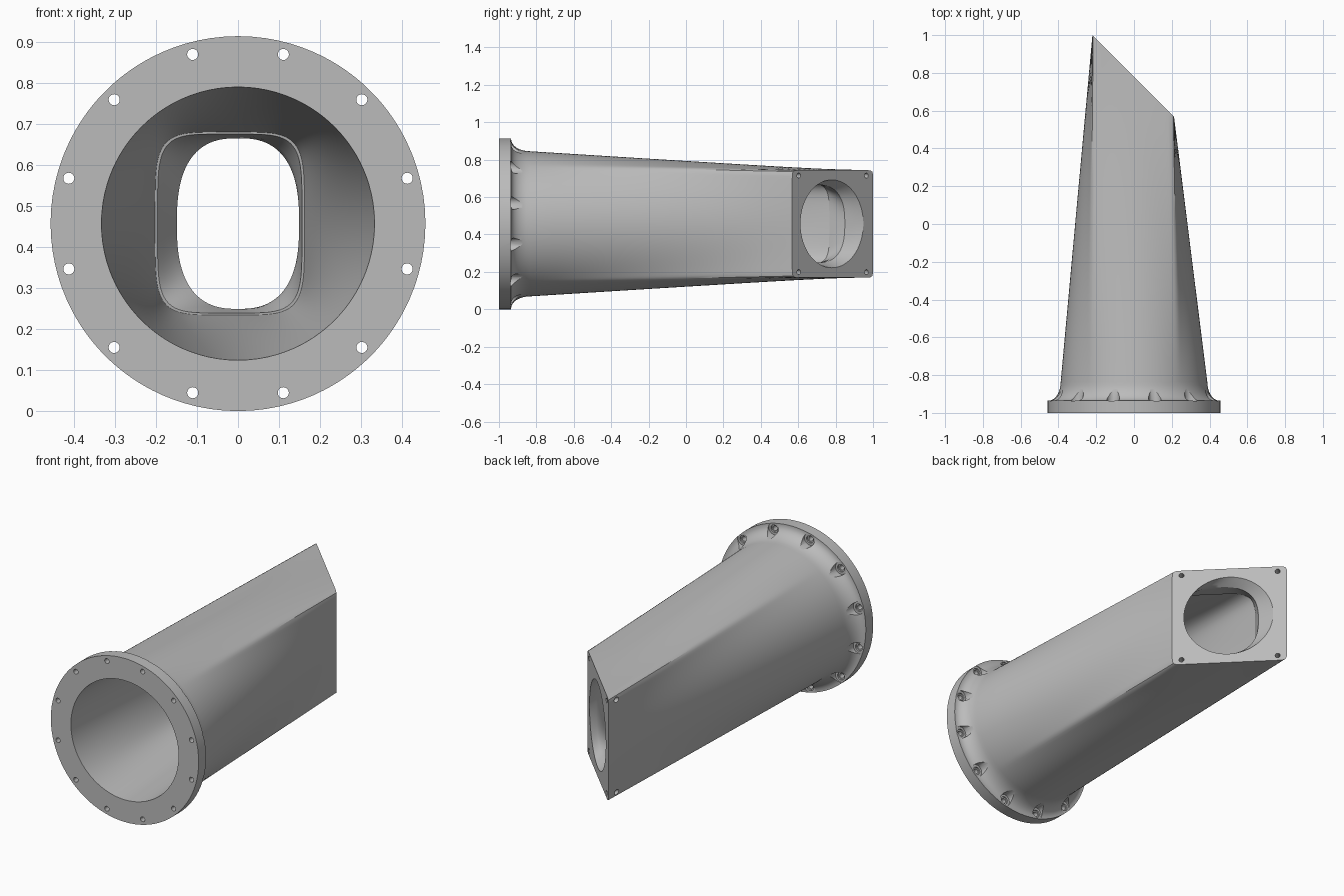
import bpy, bmesh
from math import sin, cos, pi, sqrt
from mathutils import Vector, Matrix

cube = bpy.data.objects.get("Cube")
if cube:
    bpy.data.objects.remove(cube, do_unlink=True)

MID = 0.457          # height of the duct axis
N = 160              # points around each section
SLANT = 0.78         # end face lies on x + y = SLANT

mat = bpy.data.materials.new("light grey metal")
mat.use_nodes = True
GREY = (0.5, 0.5, 0.5, 1)
mat.diffuse_color = GREY
mat.node_tree.nodes["Principled BSDF"].inputs["Base Color"].default_value = GREY

# Angles bunched around the corners of the rounded rectangles
steps = [2 * pi * i / N for i in range(N)]
angles = [t + 0.22 * sin(4 * t) for t in steps]


def circle(y, r):
    return [Vector((r * cos(a), y, MID + r * sin(a))) for a in angles]


def slanted(level, cx, half_x, half_z, power):
    """Rounded section on the plane x + y = level."""
    ring = []
    for a in angles:
        c, s = cos(a), sin(a)
        r = (abs(c / half_x) ** power + abs(s / half_z) ** power) ** (-1 / power)
        x = cx + r * c
        ring.append(Vector((x, level - x, MID + r * s)))
    return ring


def loft(a, b, count):
    """Sections strictly between a and b."""
    return [[p.lerp(q, k / count) for p, q in zip(a, b)] for k in range(1, count)]


def make_object(name, bm):
    bmesh.ops.recalc_face_normals(bm, faces=bm.faces)
    mesh = bpy.data.meshes.new(name)
    bm.to_mesh(mesh)
    bm.free()
    mesh.materials.append(mat)
    obj = bpy.data.objects.new(name, mesh)
    bpy.context.collection.objects.link(obj)
    return obj


# Key sections of the duct
mouth = circle(-1, 0.333)
neck = circle(-0.835, 0.388)
end_outer = slanted(SLANT, -0.004, 0.216, 0.287, 30)
end_bore = slanted(SLANT, 0, 0.168, 0.235, 2)
throat = slanted(0.70, 0, 0.149, 0.208, 2.6)
lip = slanted(0.57, -0.02, 0.176, 0.218, 5)
rim = slanted(0.57, -0.02, 0.182, 0.223, 5)

# Flange, fillet, outside skin, end face and inside skin as one closed shell
rings = [mouth, circle(-1, 0.457), circle(-0.935, 0.457)]
for k in range(8):
    a = pi / 2 * k / 8
    rings.append(circle(-0.835 - 0.1 * cos(a), 0.452 - 0.064 * sin(a)))
rings += [neck] + loft(neck, end_outer, 10) + [end_outer, end_bore]
rings += loft(end_bore, throat, 3) + [throat] + loft(throat, lip, 4)
rings += [lip, rim] + loft(rim, mouth, 10)

bm = bmesh.new()
verts = [[bm.verts.new(p) for p in ring] for ring in rings]
for i, ring in enumerate(verts):
    following = verts[(i + 1) % len(verts)]
    for j in range(N):
        k = (j + 1) % N
        bm.faces.new((ring[j], ring[k], following[k], following[j]))
duct = make_object("transition_duct", bm)


def rod(bm, start, end, r, sides=24):
    """Cylinder between two points."""
    axis = end - start
    turn = axis.to_track_quat('Z', 'Y').to_matrix().to_4x4()
    bmesh.ops.create_cone(bm, cap_ends=True, segments=sides, radius1=r, radius2=r,
                          depth=axis.length,
                          matrix=Matrix.Translation((start + end) / 2) @ turn)


def cut(name, bm):
    cutter = make_object(name, bm)
    cutter.hide_render = True
    mod = duct.modifiers.new(name, 'BOOLEAN')
    mod.operation = 'DIFFERENCE'
    mod.solver = 'EXACT'
    mod.object = cutter
    bpy.ops.object.modifier_apply(modifier=name)
    bpy.data.objects.remove(cutter, do_unlink=True)


bpy.ops.object.select_all(action='DESELECT')
bpy.context.view_layer.objects.active = duct
duct.select_set(True)

# Bolt pockets in the fillet, then the bolt holes through the flange
bolts = [pi / 12 + k * pi / 6 for k in range(12)]
for name, y0, y1, r in (("pockets", -0.937, -0.78, 0.034),
                        ("counterbores", -0.945, -0.9, 0.021),
                        ("bolt_holes", -1.05, -0.9, 0.0135)):
    bm = bmesh.new()
    for a in bolts:
        x, z = 0.427 * cos(a), MID + 0.427 * sin(a)
        rod(bm, Vector((x, y0, z)), Vector((x, y1, z)), r)
    cut(name, bm)

# Screw holes in the corners of the slanted end face
normal = Vector((1, 1, 0)) / sqrt(2)
bm = bmesh.new()
for sx in (-1, 1):
    for sz in (-1, 1):
        x = -0.004 + sx * 0.181
        p = Vector((x, SLANT - x, MID + sz * 0.258))
        rod(bm, p + normal * 0.03, p - normal * 0.1, 0.0135)
cut("screw_holes", bm)

bpy.ops.object.shade_smooth_by_angle(angle=pi / 6)
